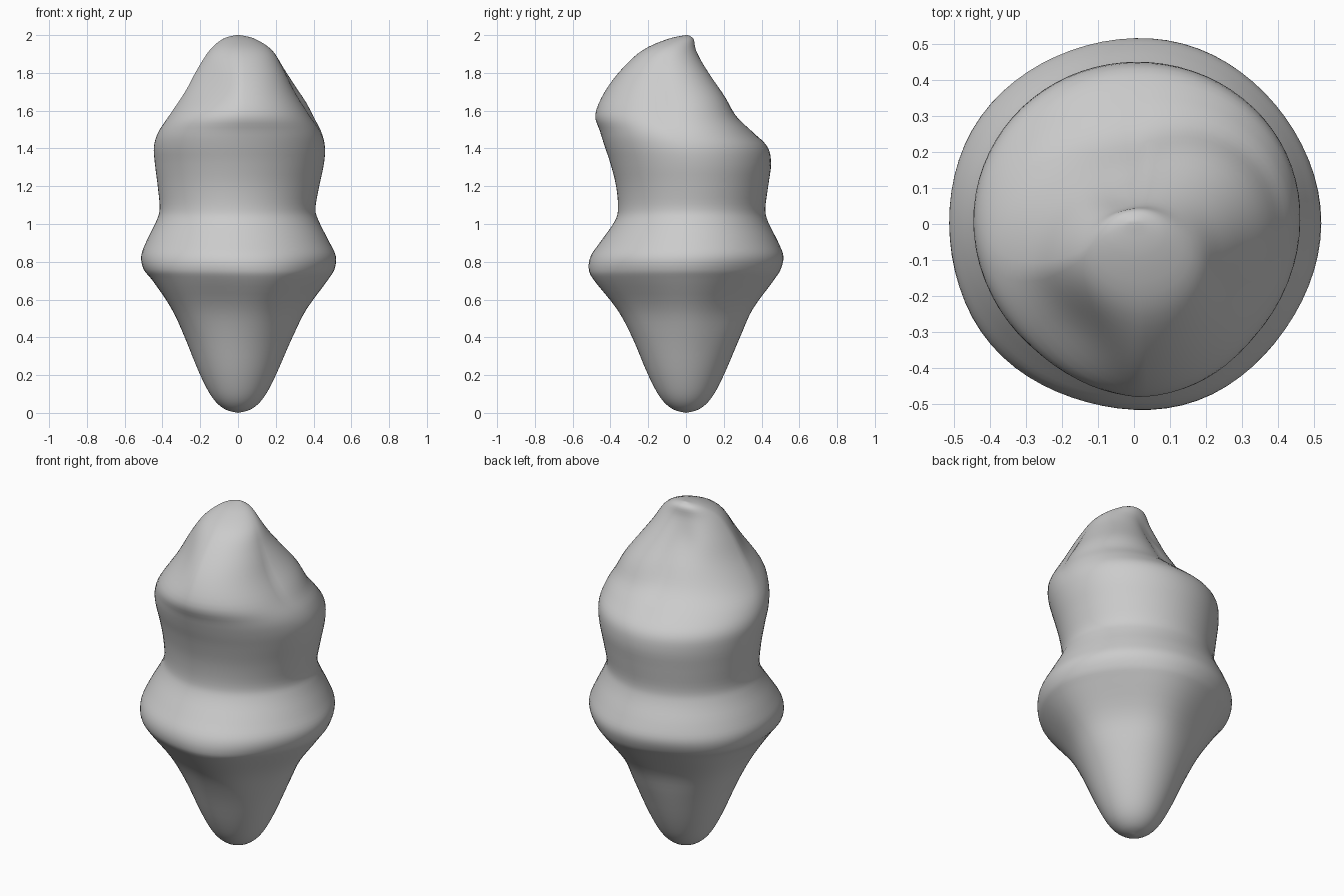
import bpy, bmesh, math
from mathutils import Vector

if "Cube" in bpy.data.objects:
    bpy.data.objects.remove(bpy.data.objects["Cube"])

# Profile rows: height, left, right, front, back
ROWS = [
    (0.00, 0.00, 0.00, 0.00, 0.00),
    (0.02, -0.07, 0.07, -0.07, 0.07),
    (0.08, -0.135, 0.135, -0.135, 0.135),
    (0.20, -0.20, 0.20, -0.20, 0.20),
    (0.40, -0.285, 0.285, -0.285, 0.285),
    (0.55, -0.36, 0.355, -0.365, 0.35),
    (0.70, -0.46, 0.465, -0.485, 0.46),
    (0.76, -0.505, 0.505, -0.515, 0.50),
    (0.83, -0.515, 0.515, -0.505, 0.515),
    (0.91, -0.485, 0.48, -0.45, 0.485),
    (1.01, -0.435, 0.43, -0.38, 0.435),
    (1.08, -0.415, 0.41, -0.36, 0.42),
    (1.20, -0.425, 0.43, -0.37, 0.435),
    (1.32, -0.44, 0.455, -0.40, 0.45),
    (1.41, -0.445, 0.46, -0.43, 0.43),
    (1.49, -0.42, 0.435, -0.455, 0.345),
    (1.58, -0.36, 0.375, -0.48, 0.24),
    (1.70, -0.28, 0.30, -0.43, 0.165),
    (1.82, -0.215, 0.24, -0.34, 0.105),
    (1.92, -0.15, 0.18, -0.23, 0.055),
    (1.98, -0.08, 0.09, -0.095, 0.04),
    (2.00, -0.01, 0.01, 0.00, 0.01),
]
SIDES, STEPS = 72, 4


def bump(z, centre, width):
    return math.exp(-((z - centre) / width) ** 2)


def spline(i, t):
    p = [Vector(ROWS[min(max(k, 0), len(ROWS) - 1)]) for k in range(i - 1, i + 3)]
    return 0.5 * (2 * p[1] + (p[2] - p[0]) * t
                  + (2 * p[0] - 5 * p[1] + 4 * p[2] - p[3]) * t * t
                  + (3 * p[1] - p[0] - 3 * p[2] + p[3]) * t ** 3)


def ring(row):
    z, left, right, front, back = row
    cx, cy = (left + right) / 2, (front + back) / 2
    rx, ry = (right - left) / 2, (back - front) / 2
    pts = []
    for k in range(SIDES):
        a = 2 * math.pi * k / SIDES
        # Five shallow hollows around the root
        f = 1 - 0.025 * bump(z, 0.58, 0.2) * math.cos(5 * (a - math.radians(38)))
        # Head is fuller at back right and flatter at front left
        lean = max(0.0, math.sin(2 * a))
        if a < math.pi:
            f += 0.24 * bump(z, 1.67, 0.17) * lean
        else:
            f -= 0.19 * bump(z, 1.76, 0.16) * lean
        # Groove behind the tip
        groove = bump(a, math.radians(105), 0.35)
        f -= 0.10 * bump(z, 1.83, 0.1) * groove
        pts.append((cx + rx * f * math.cos(a), cy + ry * f * math.sin(a), z))
    return pts


# Bulbous body with a leaning, pinched tip
bm = bmesh.new()
samples = [spline(i, s / STEPS) for i in range(len(ROWS) - 1) for s in range(STEPS)]
rings = [[bm.verts.new(p) for p in ring(r)] for r in samples[1:] + [Vector(ROWS[-1])]]
for lo, hi in zip(rings, rings[1:]):
    for k in range(SIDES):
        n = (k + 1) % SIDES
        bm.faces.new((lo[k], lo[n], hi[n], hi[k]))
bottom = bm.verts.new((0, 0, 0))
for k in range(SIDES):
    bm.faces.new((bottom, rings[0][(k + 1) % SIDES], rings[0][k]))
bm.faces.new(rings[-1])
bmesh.ops.recalc_face_normals(bm, faces=bm.faces)
mesh = bpy.data.meshes.new("bulb_body")
bm.to_mesh(mesh)
bm.free()
for poly in mesh.polygons:
    poly.use_smooth = True
body = bpy.data.objects.new("bulb_body", mesh)
bpy.context.collection.objects.link(body)
